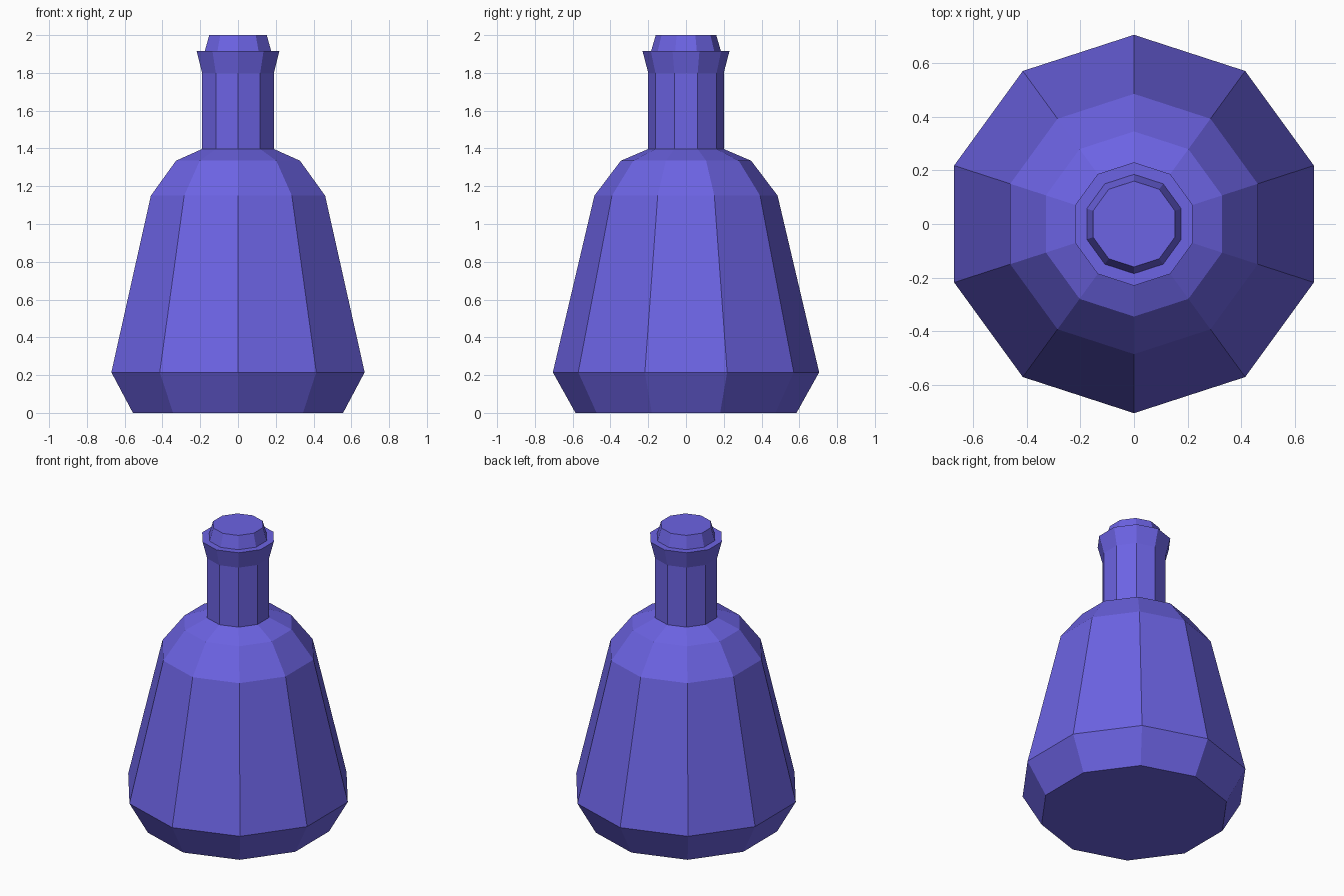
import bpy, bmesh, math

if "Cube" in bpy.data.objects:
    bpy.data.objects.remove(bpy.data.objects["Cube"])

SIDES = 10

mat = bpy.data.materials.new("violet_glass")
mat.diffuse_color = (0.15, 0.125, 0.77, 1)
mat.use_nodes = True
mat.node_tree.nodes["Principled BSDF"].inputs["Base Color"].default_value = mat.diffuse_color


def lathe(name, profile, cap_top):
    """Ten-sided flat-shaded turning of (radius, z) points, capped at the bottom."""
    bm = bmesh.new()
    rings = []
    for r, z in profile:
        angles = [math.pi / 2 + 2 * math.pi * i / SIDES for i in range(SIDES)]
        rings.append([bm.verts.new((r * math.cos(a), r * math.sin(a), z)) for a in angles])
    for low, high in zip(rings, rings[1:]):
        for i in range(SIDES):
            j = (i + 1) % SIDES
            bm.faces.new((low[i], low[j], high[j], high[i]))
    bm.faces.new(rings[0][::-1])
    if cap_top:
        bm.faces.new(rings[-1])
    mesh = bpy.data.meshes.new(name)
    bm.to_mesh(mesh)
    bm.free()
    mesh.materials.append(mat)
    obj = bpy.data.objects.new(name, mesh)
    bpy.context.collection.objects.link(obj)
    return obj


# Bottle: base bevel, tapering body, rounded shoulder, neck, flared lip
lathe("bottle", [(0.585, 0), (0.705, 0.215), (0.485, 1.15), (0.345, 1.335),
                 (0.2, 1.397), (0.2, 1.8), (0.23, 1.915),
                 (0.185, 1.915)], cap_top=False)

# Stopper: tapered plug closing the lip
lathe("stopper", [(0.185, 1.915), (0.16, 2.0)], cap_top=True)
